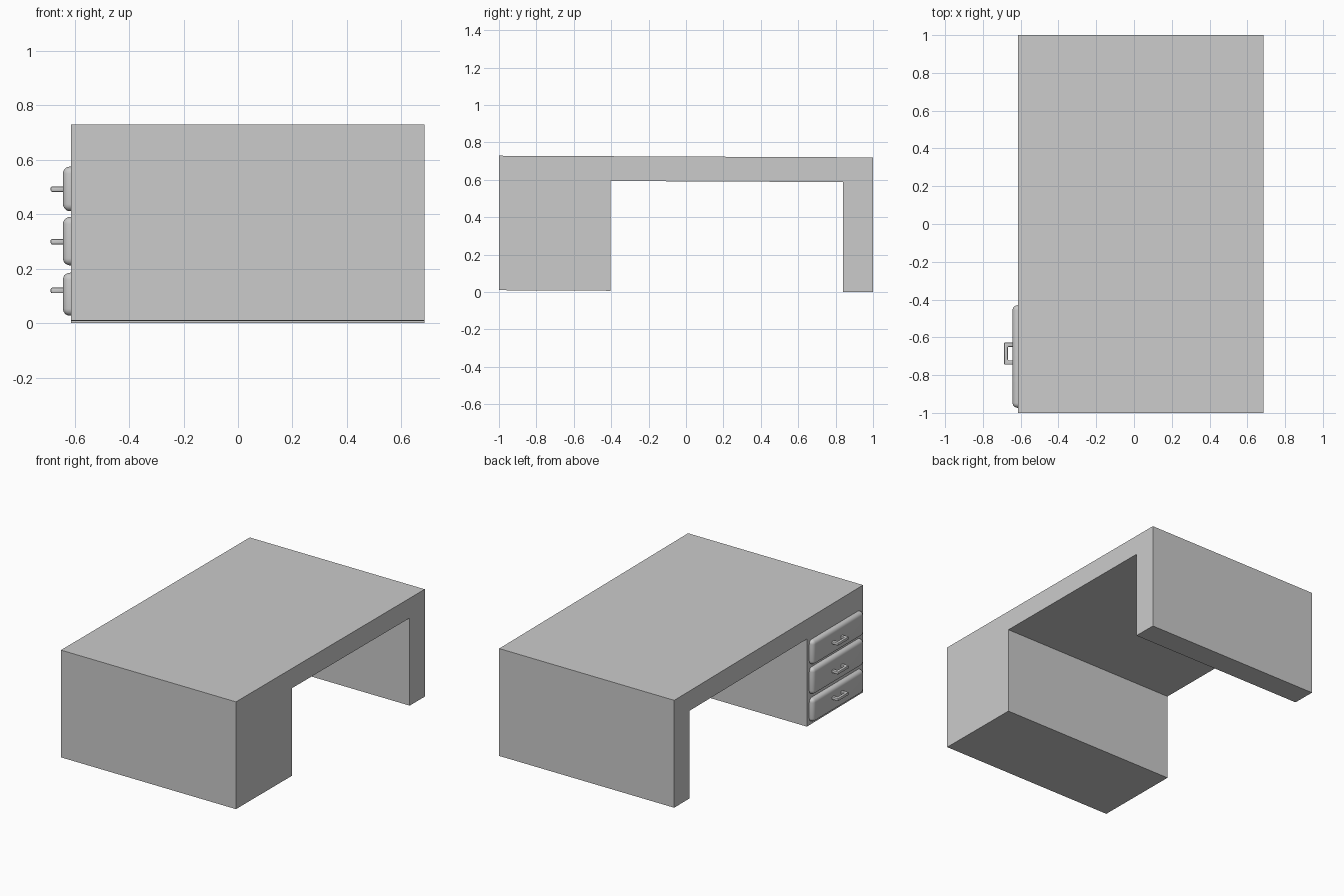
import bpy, bmesh
from mathutils import Vector

if "Cube" in bpy.data.objects:
    bpy.data.objects.remove(bpy.data.objects["Cube"])


def extrude_profile(name, pts, direction):
    """Solid made by extruding a closed polygon along a vector."""
    bm = bmesh.new()
    face = bm.faces.new([bm.verts.new(p) for p in pts])
    ext = bmesh.ops.extrude_face_region(bm, geom=[face])
    verts = [g for g in ext["geom"] if isinstance(g, bmesh.types.BMVert)]
    bmesh.ops.translate(bm, verts=verts, vec=Vector(direction))
    bmesh.ops.recalc_face_normals(bm, faces=bm.faces)
    mesh = bpy.data.meshes.new(name)
    bm.to_mesh(mesh)
    bm.free()
    ob = bpy.data.objects.new(name, mesh)
    bpy.context.collection.objects.link(ob)
    return ob


def soften(ob, width, segments):
    """Rounded edges with smooth shading."""
    mod = ob.modifiers.new("bevel", "BEVEL")
    mod.width, mod.segments, mod.limit_method = width, segments, "ANGLE"
    bpy.ops.object.select_all(action="DESELECT")
    ob.select_set(True)
    bpy.context.view_layer.objects.active = ob
    bpy.ops.object.modifier_apply(modifier=mod.name)
    bpy.ops.object.shade_smooth_by_angle()


# Desk body: pedestal, top and side leg in one very slightly tilted profile
X0, X1 = -0.613, 0.685
body = [(-1, 0.010), (-0.405, 0.007), (-0.405, 0.594), (0.84, 0.588),
        (0.84, 0.001), (1, 0.0), (1, 0.720), (-1, 0.729)]
extrude_profile("desk_body", [(X0, y, z) for y, z in body], (X1 - X0, 0, 0))

# Drawers with a U-shaped pull each
FRONT = -0.643
drawers = [("bottom", 0.027, 0.185, 0.120), ("middle", 0.212, 0.390, 0.299),
           ("top", 0.411, 0.575, 0.492)]
for label, z0, z1, zh in drawers:
    rect = [(-0.973, z0), (-0.430, z0), (-0.430, z1), (-0.973, z1)]
    drawer = extrude_profile(f"{label}_drawer",
                             [(FRONT, y, z) for y, z in rect], (0.06, 0, 0))
    soften(drawer, 0.026, 5)

    u = [(-0.635, -0.744), (-0.688, -0.744), (-0.688, -0.628), (-0.635, -0.628),
         (-0.635, -0.650), (-0.668, -0.650), (-0.668, -0.722), (-0.635, -0.722)]
    handle = extrude_profile(f"{label}_handle",
                             [(x, y, zh - 0.01) for x, y in u], (0, 0, 0.02))
    soften(handle, 0.005, 2)
